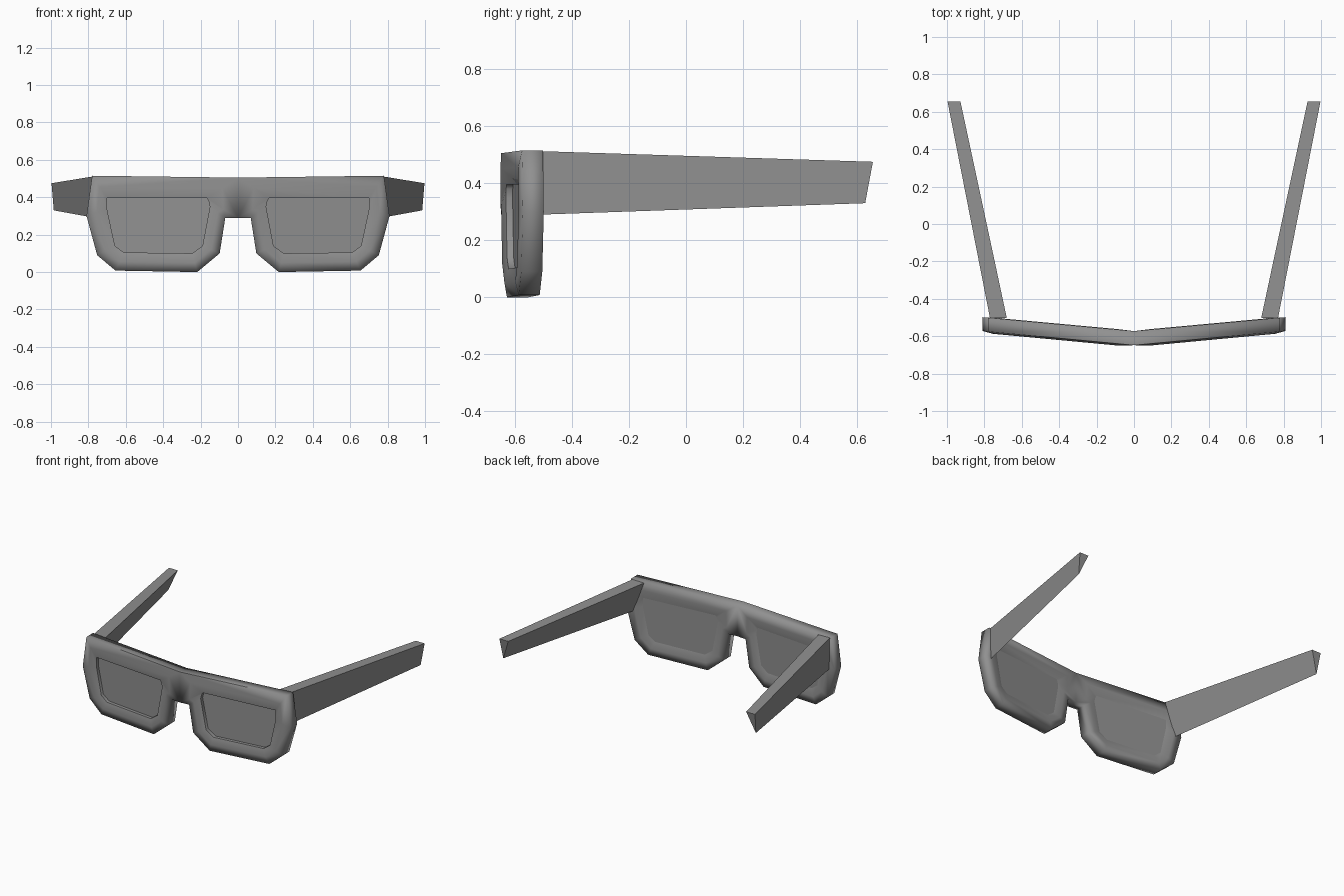
import bpy, bmesh

if "Cube" in bpy.data.objects:
    bpy.data.objects.remove(bpy.data.objects["Cube"])

# Half outlines (x, z): outer rim from top centre round to bridge underside, and lens opening
OUTER = [(0, .505), (.78, .515), (.81, .30), (.753, .09), (.655, .008),
         (.218, 0), (.098, .10), (.068, .29), (0, .29)]
INNER = [(.165, .395), (.70, .395), (.70, .335), (.658, .14), (.61, .105),
         (.245, .10), (.19, .14), (.15, .35), (.157, .38)]

grey = bpy.data.materials.new("dark_grey")
grey.diffuse_color = (.28, .28, .28, 1)
grey.use_nodes = True
grey.node_tree.nodes["Principled BSDF"].inputs["Base Color"].default_value = grey.diffuse_color


def front(x):
    return -.648 + .094 * x


def back(x):
    return -.573 + .092 * x


def finish(name, bm, sharp=(), smooth=False):
    for f in bm.faces:
        f.smooth = smooth
    for e in sharp:
        e.smooth = False
    me = bpy.data.meshes.new(name)
    bm.to_mesh(me)
    bm.free()
    me.materials.append(grey)
    ob = bpy.data.objects.new(name, me)
    bpy.context.collection.objects.link(ob)
    mod = ob.modifiers.new("mirror", 'MIRROR')
    mod.use_clip = True
    mod.merge_threshold = .0005
    return ob


def loop(bm, pts, depth, off):
    return [bm.verts.new((x, depth(x) + off, z)) for x, z in pts]


def bridge(bm, a, b, closed=True):
    n = len(a)
    for i in range(n if closed else n - 1):
        j = (i + 1) % n
        bm.faces.new((a[i], a[j], b[j], b[i]))


# Frame: swept ring with a gently bulged front and back, bent at the bridge
bm = bmesh.new()
MID = [((a + c) / 2, (b + d) / 2) for (a, b), (c, d) in zip(OUTER, INNER)]
outer_f, outer_b = loop(bm, OUTER, front, 0), loop(bm, OUTER, back, 0)
mid_f, mid_b = loop(bm, MID, front, -.010), loop(bm, MID, back, .003)
inner_f, inner_b = loop(bm, INNER, front, .003), loop(bm, INNER, back, -.010)
bridge(bm, outer_f, mid_f)
bridge(bm, mid_f, inner_f)
bridge(bm, inner_b, mid_b)
bridge(bm, mid_b, outer_b)
bridge(bm, outer_b, outer_f, closed=False)

# Opening walls, stepping in to the lens set behind the front rim
lens_f = loop(bm, INNER, front, .026)
bridge(bm, inner_f, lens_f)
rims = [set(inner_f), set(inner_b), set(lens_f)]
sharp = [e for e in bm.edges if any(set(e.verts) <= r for r in rims)]
sharp.append(bm.edges.get((outer_f[0], outer_f[1])))
bmesh.ops.recalc_face_normals(bm, faces=bm.faces)
finish("frame", bm, sharp, smooth=True)

# Lenses: a front and a back pane closing each opening
bm = bmesh.new()
bm.faces.new(loop(bm, INNER, front, .026))
bm.faces.new(reversed(loop(bm, INNER, back, -.010)))
for f in bm.faces:
    f.normal_update()
    if (f.normal.y > 0) != (f.calc_center_median().y > -.56):
        f.normal_flip()
finish("lens", bm)

# Temple arms: tapering wedges, wide on top and narrow at the lower outer edge
bm = bmesh.new()
hinge = [bm.verts.new(p) for p in [(.77, -.503, .512), (.68, -.503, .51), (.765, -.506, .29)]]
tip = [bm.verts.new(p) for p in [(.997, .655, .475), (.928, .655, .475), (.985, .628, .33)]]
bm.faces.new(hinge)
bm.faces.new(tip)
bridge(bm, hinge, tip)
bmesh.ops.recalc_face_normals(bm, faces=bm.faces)
finish("temple_arm", bm)
